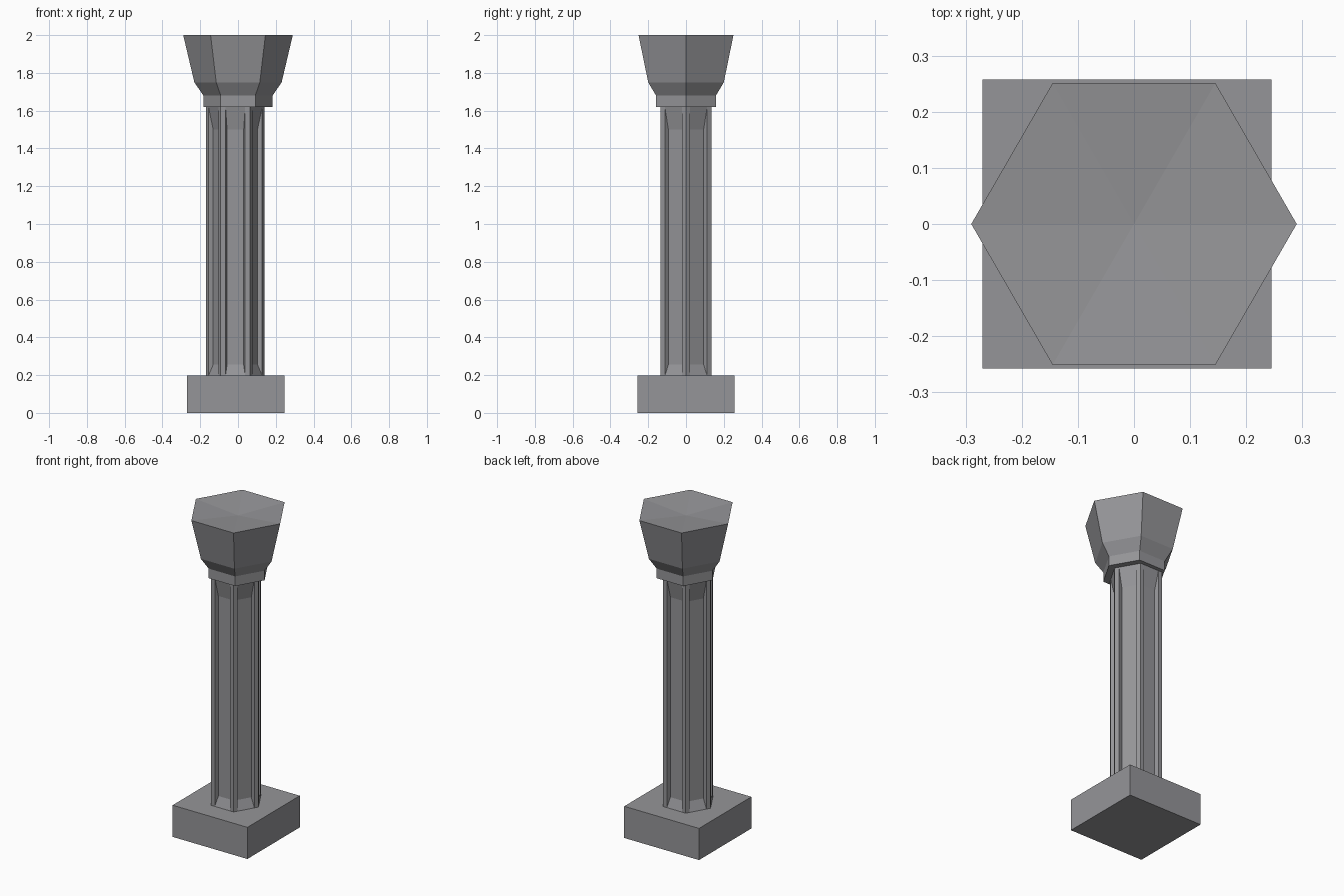
import bpy, bmesh
from math import cos, sin, pi
from mathutils import Vector

if "Cube" in bpy.data.objects:
    bpy.data.objects.remove(bpy.data.objects["Cube"])

stone = bpy.data.materials.new("grey stone")
stone.diffuse_color = (0.30, 0.30, 0.315, 1)
stone.use_nodes = True
stone.node_tree.nodes["Principled BSDF"].inputs["Base Color"].default_value = stone.diffuse_color


def finish(bm, name):
    bmesh.ops.recalc_face_normals(bm, faces=bm.faces)
    mesh = bpy.data.meshes.new(name)
    bm.to_mesh(mesh)
    bm.free()
    mesh.materials.append(stone)
    obj = bpy.data.objects.new(name, mesh)
    bpy.context.collection.objects.link(obj)
    return obj


def hex_ring(bm, r, z, cx=0.0):
    return [bm.verts.new((cx + r * cos(i * pi / 3), r * sin(i * pi / 3), z)) for i in range(6)]


# Square plinth, slightly off centre
bm = bmesh.new()
bmesh.ops.create_cube(bm, size=1)
for v in bm.verts:
    v.co = (v.co.x * 0.515 - 0.0125, v.co.y * 0.515, (v.co.z + 0.5) * 0.197)
finish(bm, "plinth")

# Hexagonal shaft with a recessed flute on each side
R, CX, Z0, Z1 = 0.155, -0.014, 0.197, 1.62
bm = bmesh.new()
low, high = hex_ring(bm, R, Z0, CX), hex_ring(bm, R, Z1, CX)
bm.faces.new(low[::-1])
bm.faces.new(high)
for i in range(6):
    j = (i + 1) % 6
    a = (i + 0.5) * pi / 3
    out = Vector((cos(a), sin(a), 0))
    side = Vector((-sin(a), cos(a), 0))
    mid = Vector((CX, 0, 0)) + out * R * cos(pi / 6)

    def pt(s, depth, z):
        return bm.verts.new(mid + side * s - out * depth + Vector((0, 0, z)))

    rim = [pt(-0.052, 0, Z0), pt(0.052, 0, Z0), pt(0.052, 0, Z1), pt(-0.052, 0, Z1)]
    floor = [pt(-0.044, 0.024, 0.255), pt(0.044, 0.024, 0.255),
             pt(0.044, 0.024, 1.50), pt(-0.044, 0.024, 1.50)]
    bm.faces.new((low[i], rim[0], rim[3], high[i]))
    bm.faces.new((rim[1], low[j], high[j], rim[2]))
    bm.faces.new(floor)
    for k in range(4):
        n = (k + 1) % 4
        bm.faces.new((rim[k], rim[n], floor[n], floor[k]))
bmesh.ops.remove_doubles(bm, verts=bm.verts, dist=0.0001)
finish(bm, "fluted_shaft")

# Flared hexagonal capital with a shallow dished top
bm = bmesh.new()
rings = [hex_ring(bm, r, z) for r, z in
         ((0.183, 1.62), (0.183, 1.68), (0.231, 1.75), (0.29, 2.0))]
bm.faces.new(rings[0][::-1])
for a, b in zip(rings, rings[1:]):
    for i in range(6):
        j = (i + 1) % 6
        bm.faces.new((a[i], a[j], b[j], b[i]))
dish = bm.verts.new((0, 0, 1.975))
for i in range(6):
    bm.faces.new((rings[-1][i], rings[-1][(i + 1) % 6], dish))
finish(bm, "capital")
